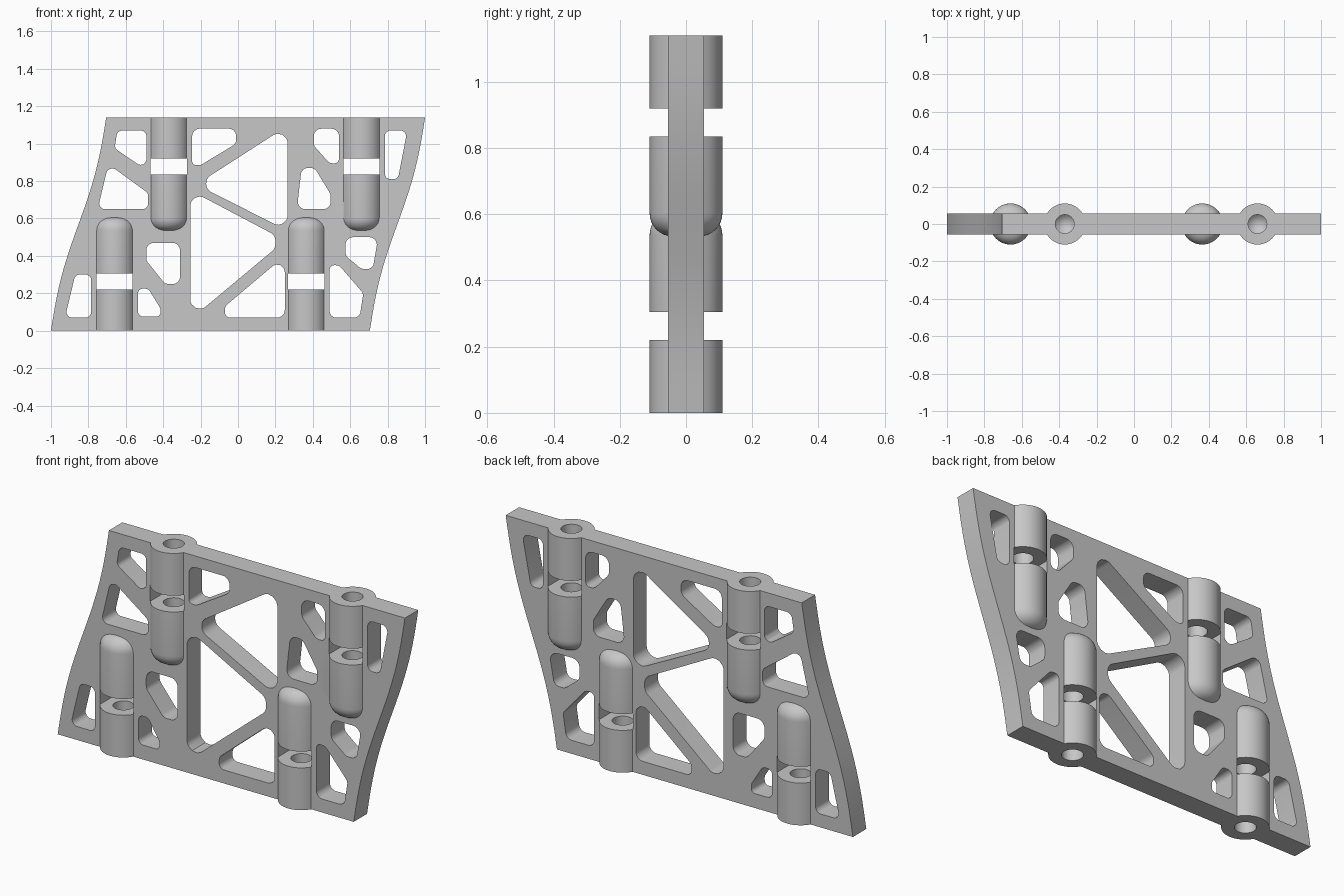
import bpy
import bmesh
import math
from mathutils import Vector, Matrix

HEIGHT = 1.14
THICK = 0.055        # half thickness of the plate
BARREL = 0.11        # barrel radius
BORE = 0.05

old = bpy.data.objects.get("Cube")
if old:
    bpy.data.objects.remove(old)

grey = bpy.data.materials.new("plain grey")
grey.use_nodes = True
colour = (0.57, 0.57, 0.57, 1)
grey.diffuse_color = colour
grey.node_tree.nodes["Principled BSDF"].inputs["Base Color"].default_value = colour


def make_object(name, bm):
    bmesh.ops.remove_doubles(bm, verts=bm.verts, dist=1e-5)
    bmesh.ops.recalc_face_normals(bm, faces=bm.faces)
    mesh = bpy.data.meshes.new(name)
    bm.to_mesh(mesh)
    bm.free()
    mesh.materials.append(grey)
    obj = bpy.data.objects.new(name, mesh)
    bpy.context.collection.objects.link(obj)
    return obj


def add_prism(bm, outline, half):
    """Extrude an (x, z) outline through the plate along y."""
    face = bm.faces.new([bm.verts.new((x, -half, z)) for x, z in outline])
    new = bmesh.ops.extrude_face_region(bm, geom=[face], use_keep_orig=True)
    verts = [v for v in new["geom"] if isinstance(v, bmesh.types.BMVert)]
    bmesh.ops.translate(bm, verts=verts, vec=(0, 2 * half, 0))


def rounded(corners, radius, steps=6):
    """Replace each corner of a polygon with an arc."""
    pts = [Vector(c) for c in corners]
    result = []
    for i, p in enumerate(pts):
        before, after = pts[i - 1] - p, pts[(i + 1) % len(pts)] - p
        half = before.angle(after) / 2
        reach = min(radius / math.tan(half), 0.48 * before.length, 0.48 * after.length)
        a, b = before.normalized(), after.normalized()
        arc = reach * math.tan(half)
        centre = p + (a + b).normalized() * reach / math.cos(half)
        start = (p + a * reach - centre).normalized()
        end = (p + b * reach - centre).normalized()
        for k in range(steps + 1):
            result.append(centre + start.lerp(end, k / steps).normalized() * arc)
    return result


def add_lathe(bm, profile, x, flipped):
    """Revolve an (r, z) profile about z; flipped ones hang from the top edge."""
    known = set(bm.verts)
    verts = [bm.verts.new((r, 0, z)) for r, z in profile]
    edges = [bm.edges.new(pair) for pair in zip(verts, verts[1:])]
    bmesh.ops.spin(bm, geom=verts + edges, cent=(0, 0, 0), axis=(0, 0, 1),
                   angle=math.tau, steps=48, use_duplicate=False)
    place = Matrix.Translation((x, 0, 0))
    if flipped:
        place = Matrix.Translation((x, 0, HEIGHT)) @ Matrix.Rotation(math.pi, 4, "X")
    bmesh.ops.transform(bm, matrix=place, verts=[v for v in bm.verts if v not in known])


def combine(target, tool, operation):
    mod = target.modifiers.new(operation, "BOOLEAN")
    mod.operation = operation
    mod.solver = "EXACT"
    mod.object = tool
    bpy.context.view_layer.update()
    graph = bpy.context.evaluated_depsgraph_get()
    mesh = bpy.data.meshes.new_from_object(target.evaluated_get(graph))
    target.modifiers.clear()
    target.data = mesh
    bpy.data.objects.remove(tool)


# Leaning plate with S-curved sides
def side(t):
    return 0.295 * (t - 0.4 * math.sin(math.tau * t) / math.tau)


rise = [k / 24 for k in range(25)]
right = [(0.705 + side(t), t * HEIGHT) for t in rise]
left = [(-1 + side(t), t * HEIGHT) for t in reversed(rise)]
bm = bmesh.new()
add_prism(bm, right + left, THICK)
panel = make_object("hinge_panel", bm)

# Rounded lightening windows: corner radius, then corners
left_windows = [
    (.03, (-.925, .07), (-.785, .07), (-.785, .3), (-.87, .3)),
    (.03, (-.535, .225), (-.48, .225), (-.415, .12), (-.415, .075), (-.535, .075)),
    (.04, (-.49, .47), (-.31, .47), (-.31, .25), (-.39, .25), (-.49, .375)),
    (.03, (-.75, .65), (-.48, .65), (-.48, .735), (-.665, .87), (-.7, .86)),
    (.03, (-.645, 1.07), (-.49, 1.07), (-.49, .86), (-.66, .975)),
]
centre_windows = [
    (.04, (-.245, 1.08), (-.01, 1.08), (-.01, 1), (-.2, .885), (-.245, .885)),
    (.05, (-.17, .815), (.265, 1.095), (.265, .535), (-.17, .755)),
    (.05, (-.255, .75), (.2, .51), (.2, .44), (-.255, .06)),
    (.04, (-.07, .13), (-.07, .07), (.25, .07), (.25, .4)),
]
right_windows = [
    (.04, (.34, .87), (.41, .87), (.495, .73), (.495, .65), (.315, .65)),
    (.04, (.405, 1.08), (.54, 1.08), (.54, .895), (.49, .895), (.405, .99)),
    (.03, (.785, 1.07), (.905, 1.07), (.855, .81), (.785, .81)),
    (.04, (.575, .5), (.75, .5), (.72, .33), (.66, .33), (.575, .4)),
    (.035, (.49, .35), (.54, .35), (.67, .2), (.65, .07), (.49, .07)),
]
bm = bmesh.new()
for radius, *corners in left_windows + centre_windows + right_windows:
    add_prism(bm, rounded(corners, radius), 0.2)
combine(panel, make_object("window_cutter", bm), "DIFFERENCE")

# Hinge barrels with rounded inner ends, two standing and two hanging
barrels = [(-0.66, False), (0.365, False), (-0.37, True), (0.66, True)]
fillet, top = 0.07, 0.607
barrel_profile = [(0, 0), (BARREL, 0)]
for k in range(9):
    a = k / 8 * math.pi / 2
    barrel_profile.append((BARREL - fillet + fillet * math.cos(a),
                           top - fillet + fillet * math.sin(a)))
barrel_profile.append((0, top))
bm = bmesh.new()
for x, flipped in barrels:
    add_lathe(bm, barrel_profile, x, flipped)
combine(panel, make_object("barrels", bm), "UNION")

# Slots through the barrels
bm = bmesh.new()
for x, flipped in barrels:
    low, high = (HEIGHT - 0.305, HEIGHT - 0.22) if flipped else (0.22, 0.305)
    w = 0.097
    add_prism(bm, [(x - w, low), (x + w, low), (x + w, high), (x - w, high)], 0.2)
combine(panel, make_object("slot_cutter", bm), "DIFFERENCE")

# Pin bores with a conical end
bm = bmesh.new()
for x, flipped in barrels:
    add_lathe(bm, [(0, -0.1), (BORE, -0.1), (BORE, 0.5), (0, 0.55)], x, flipped)
combine(panel, make_object("bore_cutter", bm), "DIFFERENCE")

# Smooth barrels and window corners, keep the hard edges
bpy.ops.object.select_all(action="DESELECT")
panel.select_set(True)
bpy.context.view_layer.objects.active = panel
bpy.ops.object.shade_smooth_by_angle(angle=math.radians(30))
